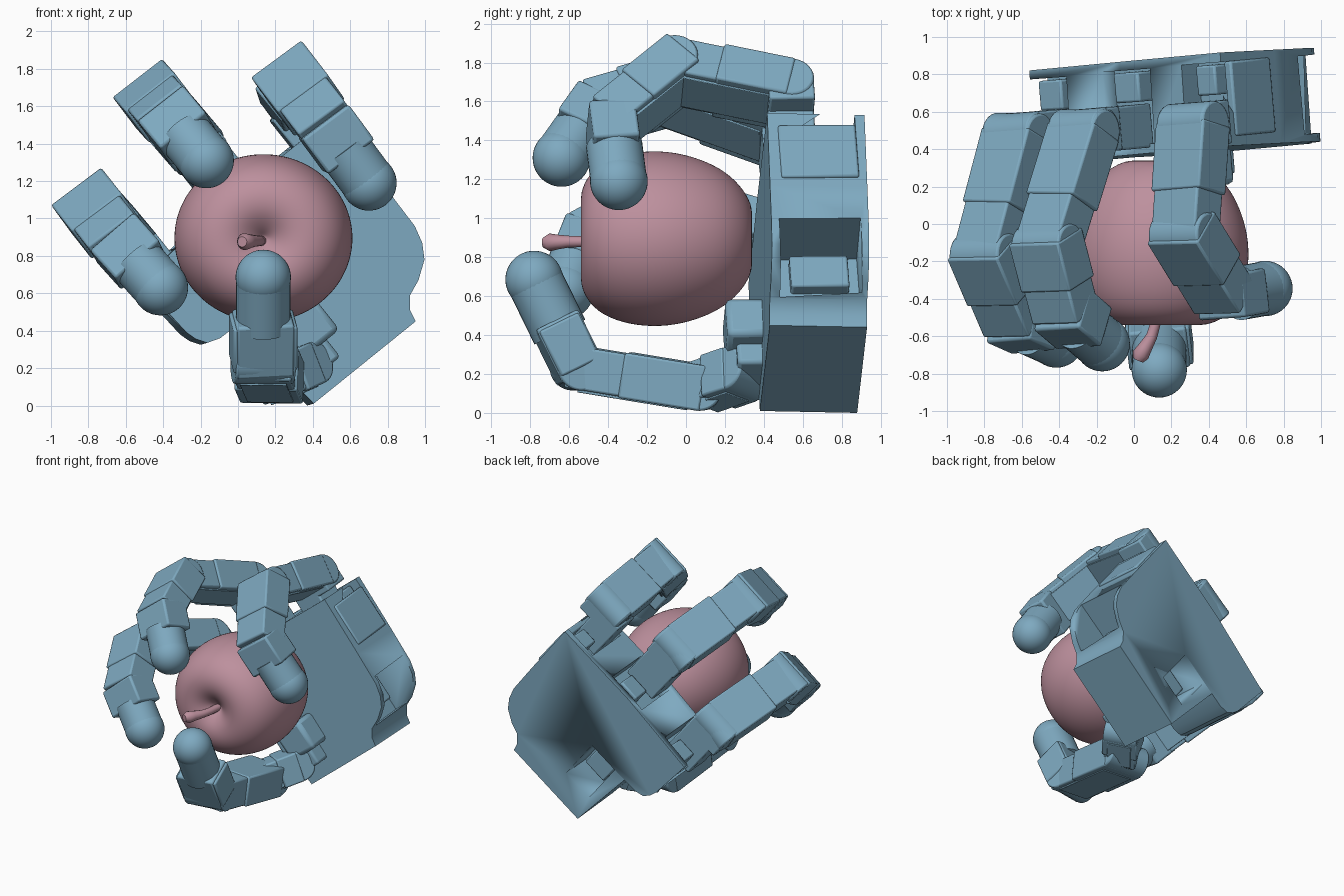
import bpy, bmesh, math
from mathutils import Vector as V, Matrix

if "Cube" in bpy.data.objects:
    bpy.data.objects.remove(bpy.data.objects["Cube"])


def material(name, rgb):
    m = bpy.data.materials.new(name)
    m.diffuse_color = (*rgb, 1)
    m.use_nodes = True
    m.node_tree.nodes["Principled BSDF"].inputs["Base Color"].default_value = m.diffuse_color
    return m


BLUE = material("blue_shell", (0.21, 0.40, 0.53))
PINK = material("apple_skin", (0.51, 0.28, 0.34))


def finish(name, bm, mat=BLUE, bevel=0.0, smooth=True):
    bmesh.ops.recalc_face_normals(bm, faces=bm.faces)
    me = bpy.data.meshes.new(name)
    bm.to_mesh(me)
    bm.free()
    ob = bpy.data.objects.new(name, me)
    bpy.context.collection.objects.link(ob)
    me.materials.append(mat)
    if bevel:
        b = ob.modifiers.new("bevel", 'BEVEL')
        b.width, b.segments, b.limit_method = bevel, 2, 'ANGLE'
    if smooth:
        bpy.ops.object.select_all(action='DESELECT')
        ob.select_set(True)
        bpy.context.view_layer.objects.active = ob
        bpy.ops.object.shade_smooth_by_angle(angle=math.radians(35))
    return ob


def frame(d, w, origin):
    """Axes: x = width, y = along the link, z = outward."""
    d = d.normalized()
    w = (w - d * w.dot(d)).normalized()
    u = w.cross(d)
    m = Matrix((w, d, u)).transposed().to_4x4()
    m.translation = origin
    return m


def box(name, m, size, bevel=0.012):
    bm = bmesh.new()
    bmesh.ops.create_cube(bm, size=1, matrix=m @ Matrix.Diagonal((*size, 1)))
    return finish(name, bm, bevel=bevel)


def rod(name, a, b, r, bevel=0.0):
    bm = bmesh.new()
    q = (b - a).to_track_quat('Z', 'Y').to_matrix().to_4x4()
    bmesh.ops.create_cone(bm, cap_ends=True, segments=32, radius1=r, radius2=r, depth=(b - a).length,
                          matrix=Matrix.Translation((a + b) / 2) @ q)
    return finish(name, bm, bevel=bevel)


def link(name, p, q, w, width, thick, ext=0.0, ext_end=0.0):
    """Shell in two stepped halves, a hinge barrel and a raised back cover."""
    d = (q - p).normalized()
    a, b = p - d * ext, q + d * ext_end
    L = (b - a).length
    m = frame(d, w, a)
    T = Matrix.Translation
    box(name + "_shell", m @ T((0, L * .3, 0)), (width, L * .6, thick))
    box(name + "_end", m @ T((0, L * .78, 0)), (width - .03, L * .44, thick - .015))
    box(name + "_cover", m @ T((0, L * .5, thick * .5)), (width - .09, L * .8, .014), .004)
    wx = m.to_3x3().col[0]
    rod(name + "_hinge", p - wx * (width / 2 - .005), p + wx * (width / 2 - .005), thick / 2, .012)


def fingertip(name, p, tip, w, r=0.148):
    """Mount followed by a round rubber tip."""
    d = (tip - p).normalized()
    L = (tip - p).length
    box(name + "_mount", frame(d, w, p + d * (L * .22)), (.31, L * .62, .24), .015)
    rod(name + "_neck", p + d * L * .4, tip, r - .003)
    bm = bmesh.new()
    bmesh.ops.create_uvsphere(bm, u_segments=40, v_segments=24, radius=r, matrix=Matrix.Translation(tip))
    finish(name + "_tip", bm)


# Palm: thick plate, slightly tilted, with its back on this plane
def back_y(x, z):
    return .851 + .077 * x + .02 * z


OFF = V((.035, -.5, .01))
OUT = [(.37, .0), (.915, .44), (.885, .50), (.885, .58), (.93, .66), (.962, .77), (.95, .86), (.91, .95),
       (.75, 1.16), (.46, 1.53), (-.08, 1.10), (-.56, .65), (-.31, .38), (-.26, .345), (-.2, .325),
       (-.13, .35), (-.04, .42)]


def slab(name, pts, t0, t1):
    bm = bmesh.new()
    A, B = [[bm.verts.new(V((x, back_y(x, z), z)) + OFF * t) for x, z in pts] for t in (t0, t1)]
    bm.faces.new(A)
    bm.faces.new(B[::-1])
    n = len(pts)
    for i in range(n):
        bm.faces.new((A[i], B[i], B[(i + 1) % n], A[(i + 1) % n]))
    return finish(name, bm)


palm = slab("palm", OUT, 0, 1)
F = V((-.62, -.06, .78)).normalized()
S = V((.78, .06, .62)).normalized()

# Finger joints: knuckle, middle joint, end joint, tip centre
FINGERS = {
    "index": [(.315, .53, 1.635), (.275, -.06, 1.755), (.475, -.385, 1.495), (.70, -.345, 1.19)],
    "middle": [(-.27, .495, 1.43), (-.46, -.12, 1.65), (-.37, -.47, 1.55), (-.17, -.64, 1.31)],
    "outer": [(-.62, .475, .88), (-.79, -.17, 1.07), (-.64, -.52, .88), (-.415, -.62, .63)],
}
# Root motor per finger: sideways shift, width, slot distance below the knuckle
ROOTS = {"index": (-.07, .22, .20), "middle": (0, .28, .37), "outer": (0.03, .26, .24)}


def cut(name, m, size):
    c = box(name, m, size, 0)
    c.hide_render = True
    c.hide_viewport = True
    c.display_type = 'WIRE'
    mod = palm.modifiers.new(name, 'BOOLEAN')
    mod.object, mod.operation, mod.solver = c, 'DIFFERENCE', 'EXACT'


# Pockets: finger slots, side opening, window in the back
for n, j in FINGERS.items():
    shift, width, down = ROOTS[n]
    c = V(j[0]) - F * down + S * shift
    c.y = back_y(c.x, c.z) - .25
    cut(n + "_slot_cutter", frame(F, S, c), (width + .05, .26, .40))
cut("side_cutter", frame(F, S, V((.90, .69, .80))), (.44, .32, .42))
cut("window_cutter", frame(F, S, V((.26, .80, .42))), (.25, .36, .42))

# Motor blocks inside the pockets and connector on the side
box("side_motor", frame(F, S, V((.68, .68, .67))), (.2, .2, .30))
box("window_motor", frame(F, S, V((.26, .62, .44))), (.2, .30, .14))
box("side_connector", frame(F, S, V((.62, .68, 1.335))), (.05, .34, .40))

# Fingers
for n, j in FINGERS.items():
    k, a, b, t = [V(p) for p in j]
    shift, width, down = ROOTS[n]
    box(n + "_root_motor", frame(F, S, k - F * .21 + S * shift), (width, .42, .235))
    box(n + "_root_bracket", frame(F, S, k - F * .07), (.30, .14, .235))
    c = k - F * (down + .08) + S * shift
    c.y = back_y(c.x, c.z) - .14
    box(n + "_slot_motor", frame(F, S, c), (width * .6, .16, .16))
    rod(n + "_knuckle", k - S * .155, k + S * .155, .12, .012)
    link(n + "_proximal", k, a, S, .33, .235, 0, .02)
    link(n + "_medial", a, b, S, .335, .235, .06, .03)
    fingertip(n + "_distal", b, t, S)

# Thumb
X = V((1, .15, -.05))
t0, t1, t2, tt = V((.34, .28, .20)), V((.18, .08, .13)), V((.135, -.56, .235)), V((.135, -.78, .685))
box("thumb_mount", frame(F, S, V((.36, .31, .42))), (.26, .24, .22), .03)
box("thumb_motor", frame(F, S, V((.34, .36, .32))), (.24, .34, .22), .02)
link("thumb_base", t0, t1, V((.8, -.3, .3)), .27, .23)
link("thumb_proximal", t1, t2, X, .34, .235, .02, .04)
rod("thumb_end_hinge", t2 - V((.16, .024, 0)), t2 + V((.16, .024, 0)), .12, .01)
fingertip("thumb_distal", t2, tt, X)
box("thumb_distal_shell", frame(tt - t2, X, t2 + (tt - t2) * .24), (.345, .26, .225))

# Apple: turned profile about the y axis
PROFILE = [(-.43, .012), (-.47, .045), (-.525, .12), (-.545, .2), (-.53, .29), (-.46, .385), (-.33, .445),
           (-.17, .467), (-.02, .45), (.12, .402), (.23, .335), (.315, .235), (.352, .13), (.31, .04), (.30, .012)]
bm = bmesh.new()
N = 32
rings = []
for y, r in PROFILE:
    rings.append([bm.verts.new((.136 + r * 1.04 * math.cos(a), y, .895 + r * .98 * math.sin(a)))
                  for a in (2 * math.pi * i / N for i in range(N))])
for A, B in zip(rings, rings[1:]):
    for i in range(N):
        bm.faces.new((A[i], A[(i + 1) % N], B[(i + 1) % N], B[i]))
bm.faces.new(rings[0])
bm.faces.new(rings[-1])
apple = finish("apple", bm, PINK, smooth=False)
for p in apple.data.polygons:
    p.use_smooth = True
sub = apple.modifiers.new("subdivision", 'SUBSURF')
sub.levels = sub.render_levels = 2

# Stem: bent, flared at the free end
cu = bpy.data.curves.new("apple_stem", 'CURVE')
cu.dimensions, cu.bevel_depth, cu.bevel_resolution, cu.use_fill_caps = '3D', .04, 4, True
sp = cu.splines.new('POLY')
STEM = [(.125, -.42, .88, .7), (.115, -.53, .88, .7), (.095, -.60, .88, .75), (.06, -.66, .878, .95),
        (.035, -.70, .876, 1.15), (.022, -.73, .875, .7)]
sp.points.add(len(STEM) - 1)
for p, (x, y, z, r) in zip(sp.points, STEM):
    p.co, p.radius = (x, y, z, 1), r
sp.use_smooth = True
stem = bpy.data.objects.new("apple_stem", cu)
bpy.context.collection.objects.link(stem)
cu.materials.append(PINK)
